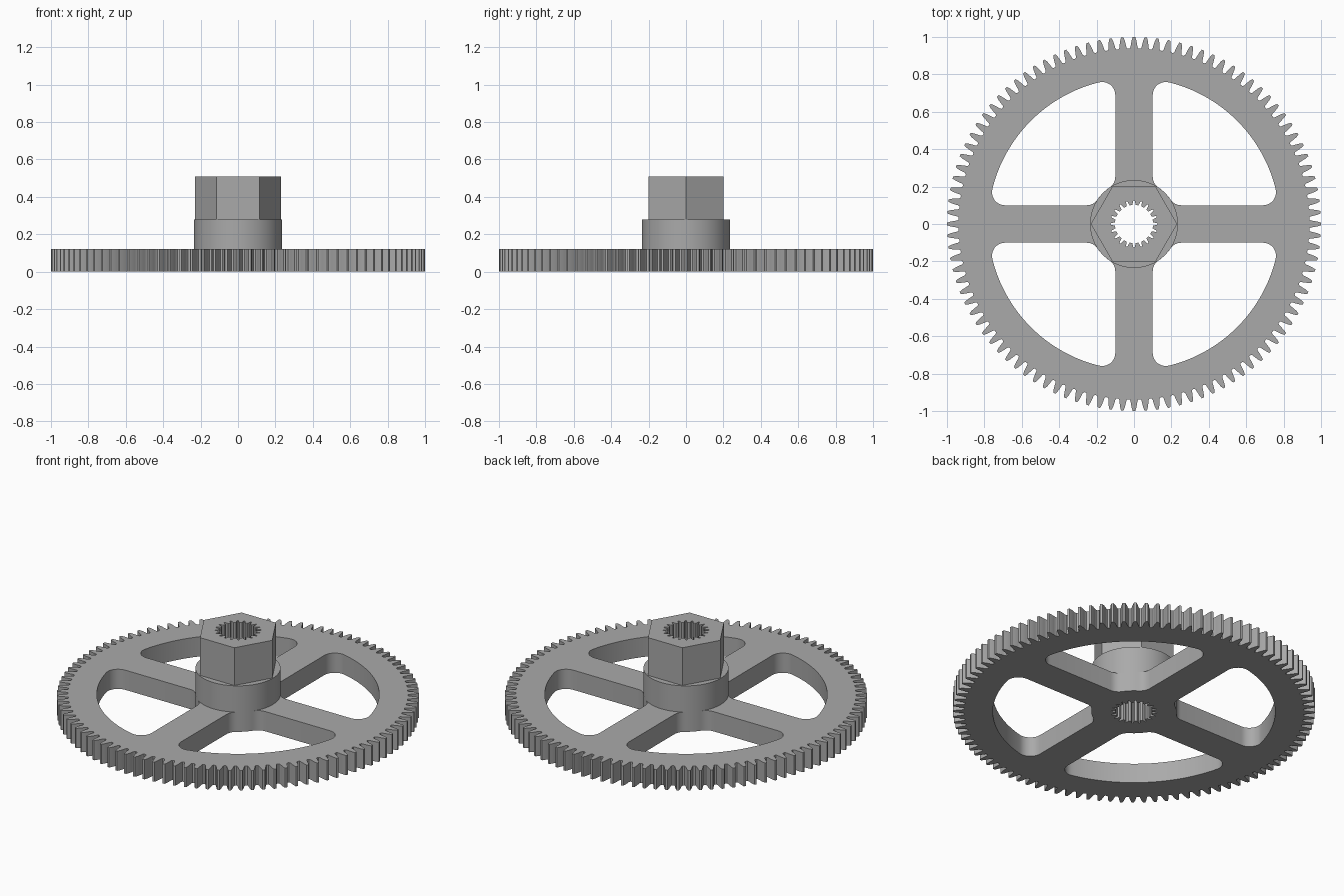
import bpy
import bmesh
from math import sin, cos, pi, atan2, hypot, sqrt

if "Cube" in bpy.data.objects:
    bpy.data.objects.remove(bpy.data.objects["Cube"])

grey = bpy.data.materials.new("grey_plastic")
grey.use_nodes = True
grey.diffuse_color = (0.4, 0.4, 0.4, 1)
grey.node_tree.nodes["Principled BSDF"].inputs["Base Color"].default_value = (0.4, 0.4, 0.4, 1)


def polar(r, a):
    return (r * cos(a), r * sin(a))


def circle(r, n, start=0.0):
    return [polar(r, start + 2 * pi * i / n) for i in range(n)]


def arc(cx, cy, r, a0, a1, n):
    return [(cx + r * cos(a0 + (a1 - a0) * i / n), cy + r * sin(a0 + (a1 - a0) * i / n))
            for i in range(n + 1)]


def toothed(count, tooth):
    """Repeat a tooth, given as (fraction of pitch, radius) pairs, round a circle."""
    pitch = 2 * pi / count
    return [polar(r, pitch * (i + f)) for i in range(count) for f, r in tooth]


def plate(name, loops, z0, z1):
    """Solid slab from an outer loop followed by hole loops."""
    curve = bpy.data.curves.new(name + "_profile", "CURVE")
    curve.dimensions = "2D"
    curve.fill_mode = "BOTH"
    curve.extrude = (z1 - z0) / 2
    for loop in loops:
        spline = curve.splines.new("POLY")
        spline.points.add(len(loop) - 1)
        for point, (x, y) in zip(spline.points, loop):
            point.co = (x, y, 0, 1)
        spline.use_cyclic_u = True
    temp = bpy.data.objects.new(name + "_profile", curve)
    bpy.context.collection.objects.link(temp)
    bpy.context.view_layer.update()
    mesh = bpy.data.meshes.new_from_object(temp.evaluated_get(bpy.context.evaluated_depsgraph_get()))
    bpy.data.objects.remove(temp)

    bm = bmesh.new()
    bm.from_mesh(mesh)
    bmesh.ops.remove_doubles(bm, verts=bm.verts, dist=1e-5)
    bmesh.ops.translate(bm, verts=bm.verts, vec=(0, 0, (z0 + z1) / 2))
    bmesh.ops.recalc_face_normals(bm, faces=bm.faces)
    bm.to_mesh(mesh)
    bm.free()
    mesh.name = name
    mesh.materials.clear()
    mesh.materials.append(grey)
    obj = bpy.data.objects.new(name, mesh)
    bpy.context.collection.objects.link(obj)
    bpy.ops.object.select_all(action="DESELECT")
    obj.select_set(True)
    bpy.context.view_layer.objects.active = obj
    bpy.ops.object.shade_smooth_by_angle(angle=pi / 7)
    return obj


HUB, RIM, SPOKE, FILLET = 0.235, 0.78, 0.1, 0.07

# Window between two spokes, all four corners rounded
side = SPOKE + FILLET
far = sqrt((RIM - FILLET) ** 2 - side ** 2)
near = sqrt((HUB + FILLET) ** 2 - side ** 2)
a_far, a_near = atan2(side, far), atan2(side, near)
window = (arc(far, side, FILLET, -pi / 2, a_far, 10)
          + arc(0, 0, RIM, a_far, pi / 2 - a_far, 32)[1:-1]
          + arc(side, far, FILLET, pi / 2 - a_far, pi, 10)
          + arc(side, near, FILLET, pi, 1.5 * pi - a_near, 6)
          + arc(0, 0, HUB, pi / 2 - a_near, a_near, 8)[1:-1]
          + arc(near, side, FILLET, pi + a_near, 1.5 * pi, 6))
windows = [[(x * cos(q) - y * sin(q), x * sin(q) + y * cos(q)) for x, y in window]
           for q in (0, pi / 2, pi, 1.5 * pi)]

# Outer teeth with curved flanks, and the splined bore
half = [(0.4, 0.938), (0.32, 0.945), (0.27, 0.962), (0.2, 0.982), (0.1, 1.0)]
rim = toothed(100, [(-f, r) for f, r in half] + half[::-1])
bore = toothed(20, [(-0.28, 0.102), (-0.08, 0.127), (0.08, 0.127), (0.28, 0.102)])

plate("gear_wheel", [rim, bore] + windows, 0, 0.12)
plate("hub_collar", [circle(HUB, 96), bore], 0.12, 0.28)
plate("hex_drive", [circle(0.231, 6), bore], 0.28, 0.51)
